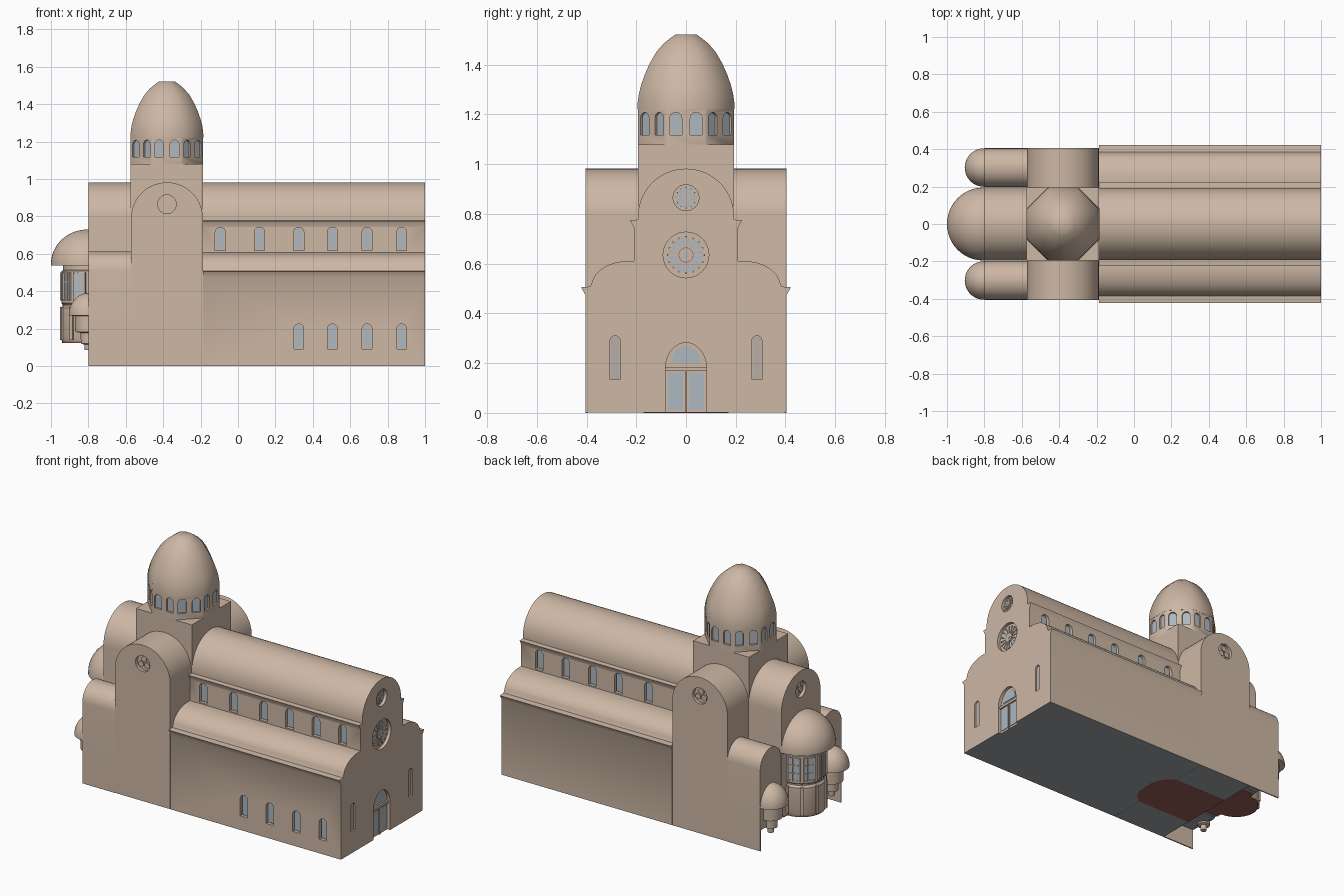
import bpy, bmesh
from math import pi, cos, sin, radians
from mathutils import Vector

if "Cube" in bpy.data.objects:
    bpy.data.objects.remove(bpy.data.objects["Cube"])


def material(name, rgb):
    m = bpy.data.materials.new(name)
    m.diffuse_color = (*rgb, 1)
    m.use_nodes = True
    m.node_tree.nodes["Principled BSDF"].inputs["Base Color"].default_value = m.diffuse_color
    return m


STONE = material("warm stone", (0.61, 0.475, 0.375))
GLASS = material("blue grey glass", (0.42, 0.48, 0.53))
DUSTY = material("dusty glass", (0.47, 0.42, 0.39))
SLATE = material("slate floor", (0.34, 0.37, 0.38))
RED = material("red floor", (0.32, 0.11, 0.10))


def arc(cx, cz, rx, rz, a0, a1, n=20):
    return [(cx + rx * cos(radians(a0 + (a1 - a0) * i / n)),
             cz + rz * sin(radians(a0 + (a1 - a0) * i / n))) for i in range(n + 1)]


def arch(w, z0, z1, s=0, rise=None, n=20):
    """Round-headed outline, half width w, between heights z0 and z1."""
    rise = w if rise is None else rise
    return [(s - w, z0), (s + w, z0)] + arc(s, z1 - rise, w, rise, 0, 180, n)


def rect(s0, s1, z0, z1):
    return [(s0, z0), (s1, z0), (s1, z1), (s0, z1)]


def prism(bm, pts, a, d0, d1, o=(0, 0, 0)):
    """Extrude an outline (sideways, up) along the horizontal direction at angle a."""
    a = radians(a)
    n, u = Vector((cos(a), sin(a), 0)), Vector((-sin(a), cos(a), 0))
    rings = [[bm.verts.new(Vector(o) + u * s + n * d + Vector((0, 0, t))) for s, t in pts]
             for d in (d0, d1)]
    bm.faces.new(rings[1])
    bm.faces.new(rings[0][::-1])
    k = len(pts)
    for i in range(k):
        j = (i + 1) % k
        bm.faces.new((rings[0][i], rings[0][j], rings[1][j], rings[1][i]))


def lathe(bm, prof, cx, cy, segs=40, rot=0, scale=1):
    rings = [[bm.verts.new((cx + r * scale * cos(rot + 2 * pi * i / segs),
                            cy + r * scale * sin(rot + 2 * pi * i / segs), z))
              for i in range(segs)] for r, z in prof]
    for lo, hi in zip(rings, rings[1:]):
        for i in range(segs):
            j = (i + 1) % segs
            bm.faces.new((lo[i], lo[j], hi[j], hi[i]))
    bm.faces.new(rings[0][::-1])
    bm.faces.new(rings[-1])


def finish(name, bm, mat=STONE, cut=None, under=False, angle=35):
    bmesh.ops.recalc_face_normals(bm, faces=bm.faces)
    if under:
        for f in bm.faces:
            if f.normal.z < -0.9 and f.calc_center_median().z < 0.2:
                f.material_index = 1
    me = bpy.data.meshes.new(name)
    bm.to_mesh(me)
    bm.free()
    me.materials.append(mat)
    if under:
        me.materials.append(SLATE)
    ob = bpy.data.objects.new(name, me)
    bpy.context.collection.objects.link(ob)
    if cut:
        cutter = finish(name + "_cutter", cut)
        cutter.hide_render = True
        mod = ob.modifiers.new("openings", 'BOOLEAN')
        mod.operation, mod.solver, mod.object = 'DIFFERENCE', 'EXACT', cutter
        bpy.context.view_layer.update()
        dg = bpy.context.evaluated_depsgraph_get()
        new = bpy.data.meshes.new_from_object(ob.evaluated_get(dg))
        ob.modifiers.clear()
        ob.data = new
        bpy.data.objects.remove(cutter)
    ob.data.shade_smooth()
    ob.data.set_sharp_from_angle(angle=radians(angle))
    return ob


glass, dusty, tracery, red = bmesh.new(), bmesh.new(), bmesh.new(), bmesh.new()


def window(cut, a, d, s, w, z0, z1, o=(0, 0, 0), depth=0.02, rim=0.006, pane=glass):
    prism(cut, arch(w, z0, z1, s, n=12), a, d - depth, d + 0.03, o)
    b = d - depth
    if rim > 0.004:   # stepped inner frame
        h = rim / 2
        prism(tracery, arch(w - h, z0 + h, z1 - h, s, n=12), a, b - 0.003, b + 0.004, o)
        b += 0.004
    prism(pane, arch(w - rim, z0 + rim, z1 - rim, s, n=12), a, b - 0.003, b + 0.003, o)


def disc(bm, a, d0, d1, s, z, r, n=24):
    prism(bm, arc(s, z, r, r, 0, 360 - 360 / n, n - 1), a, d0, d1)


def oculus(cut, a, d, s, z, r, spokes=0):
    disc(cut, a, d - 0.02, d + 0.03, s, z, r, 32)
    b = d - 0.02
    if spokes:
        disc(glass, a, b - 0.003, b + 0.003, s, z, r * 0.76, 32)
        disc(tracery, a, b - 0.003, b + 0.009, s, z, r * 0.3)
        disc(glass, a, b, b + 0.011, s, z, r * 0.13, 16)
        for k in range(spokes):
            t = 2 * pi * k / spokes
            c, e, h = cos(t), sin(t), r * 0.035
            q = [(r * 0.2, -h), (r * 0.82, -h), (r * 0.82, h), (r * 0.2, h)]
            prism(tracery, [(s + x * c - y * e, z + x * e + y * c) for x, y in q],
                  a, b - 0.003, b + 0.007)
    else:
        for k in range(3):
            t = radians(90 + 120 * k)
            disc(tracery, a, b - 0.003, b + 0.008, s + r * 0.48 * cos(t),
                 z + r * 0.48 * sin(t), r * 0.36, 16)


B = 0.001   # underside of the main walls
# Nave with aisles: one cross-section run along x
half = [(0.405, B), (0.405, 0.475), (0.422, 0.505), (0.385, 0.508)]
half += arc(0.235, 0.508, 0.145, 0.102, 8, 90, 14)
half += [(0.21, 0.61), (0.21, 0.745), (0.225, 0.775), (0.193, 0.777)]
vault = arc(0, 0.79, 0.193, 0.192, 0, 180, 28)
nave, cut = bmesh.new(), bmesh.new()
prism(nave, half + vault + [(-y, z) for y, z in reversed(half)], 0, -0.187, 1)
for x in (-0.095, 0.115, 0.325, 0.505, 0.69, 0.875):
    window(cut, -90, 0.21, x, 0.027, 0.618, 0.742)
    window(cut, 90, 0.21, -x, 0.027, 0.618, 0.742)
    if x > 0.3:
        window(cut, -90, 0.405, x, 0.026, 0.09, 0.225)
for y in (-0.285, 0.285):
    window(cut, 0, 1, y, 0.02, 0.135, 0.31, depth=0.012, rim=0.002, pane=dusty)
oculus(cut, 0, 1, 0, 0.635, 0.092, 16)
disc(red, 0, 0.98, 0.988, 0, 0.635, 0.03)
oculus(cut, 0, 1, 0, 0.865, 0.052, 12)
# Portal with two glazed leaves and a fanlight
prism(cut, arch(0.083, -0.02, 0.282, rise=0.105), 0, 0.98, 1.03)
for s in (-1, 1):
    prism(glass, rect(min(s * 0.012, s * 0.072), max(s * 0.012, s * 0.072), 0.014, 0.163),
          0, 0.975, 0.984)
prism(glass, arch(0.056, 0.2, 0.268, rise=0.062), 0, 0.975, 0.984)
prism(tracery, rect(-0.083, 0.083, 0.17, 0.185), 0, 0.975, 0.99)
prism(tracery, rect(-0.004, 0.004, B, 0.17), 0, 0.975, 0.988)
finish("nave", nave, cut=cut, under=True)

# Transept
bm, cut = bmesh.new(), bmesh.new()
prism(bm, arch(0.192, B, 0.982, -0.38, n=28), -90, -0.405, 0.405)
oculus(cut, -90, 0.405, -0.38, 0.865, 0.05)
oculus(cut, 90, 0.405, 0.38, 0.865, 0.05)
finish("transept", bm, cut=cut, under=True)

# Choir and its side aisles, raised off the ground, with outer skirts
bm, cut = bmesh.new(), bmesh.new()
prism(bm, arch(0.195, 0.13, 0.982, n=28), 180, 0.57, 0.8)
oculus(cut, 180, 0.8, 0, 0.865, 0.05)
finish("choir", bm, cut=cut, under=True)
for side, name in ((-1, "front"), (1, "back")):
    bm, cut = bmesh.new(), bmesh.new()
    prism(bm, arch(0.104, 0.13, 0.613, side * 0.301), 180, 0.57, 0.8)
    oculus(cut, 180, 0.8, -side * 0.301, 0.5, 0.026)
    finish("choir_aisle_" + name, bm, cut=cut, under=True)
    bm = bmesh.new()
    prism(bm, rect(-0.8, -0.57, 0, 0.2), -90, min(-side * 0.405, -side * 0.397),
          max(-side * 0.405, -side * 0.397))
    finish("aisle_skirt_" + name, bm)
    # Small side apse
    bm = bmesh.new()
    lathe(bm, [(0.018, 0.085), (0.02, 0.115), (0.038, 0.12), (0.04, 0.178), (0.068, 0.182),
               (0.07, 0.268), (0.103, 0.27)] + arc(0, 0.27, 0.103, 0.12, 5, 87, 12),
          -0.802, side * 0.302)
    finish("side_apse_" + name, bm)

# Main apse: drum, half dome, windows and pilasters
AX = (-0.805, 0, 0)
bm = bmesh.new()
lathe(bm, [(0.135, 0.131), (0.142, 0.15), (0.142, 0.31), (0.132, 0.322), (0.132, 0.33),
           (0.14, 0.338), (0.14, 0.507), (0.13, 0.513), (0.13, 0.55)], AX[0], 0)
for k in range(-2, 4):
    prism(bm, rect(-0.009, 0.009, 0.14, 0.315), 180 + 36 * k - 18, 0.12, 0.15, AX)
finish("apse_drum", bm)
bm = bmesh.new()
lathe(bm, [(0.195, 0.538)] + arc(0, 0.545, 0.195, 0.185, 0, 88, 16), AX[0], 0, 48)
finish("apse_dome", bm)
for k in range(-2, 3):
    a = 180 + 36 * k
    prism(glass, rect(-0.033, 0.033, 0.355, 0.495), a, 0.13, 0.142, AX)
    for s in (-0.033, -0.011, 0.011, 0.033):
        prism(tracery, rect(s - 0.002, s + 0.002, 0.35, 0.5), a, 0.13, 0.146, AX)
    for z in (0.355, 0.4, 0.45, 0.495):
        prism(tracery, rect(-0.035, 0.035, z - 0.002, z + 0.002), a, 0.13, 0.145, AX)

# Crossing tower: square base, octagonal drum with paired windows, pointed dome
bm = bmesh.new()
prism(bm, rect(-0.574, -0.186, 0.5, 1.08), -90, -0.194, 0.194)
finish("crossing_tower", bm)
OCT = dict(segs=8, rot=pi / 8, scale=1 / cos(pi / 8))
bm, cut = bmesh.new(), bmesh.new()
lathe(bm, [(0.194, 1.07), (0.194, 1.225)], -0.38, 0, **OCT)
for k in range(8):
    for s in (-0.041, 0.041):
        window(cut, 45 * k, 0.194, s, 0.024, 1.118, 1.208, (-0.38, 0, 0), 0.012, 0.002)
finish("tower_drum", bm, cut=cut, angle=50)
bm = bmesh.new()
lathe(bm, [(0.195, 1.222), (0.194, 1.25), (0.189, 1.285), (0.18, 1.32), (0.166, 1.36),
           (0.146, 1.405), (0.12, 1.45), (0.09, 1.485), (0.064, 1.506), (0.042, 1.522)],
      -0.38, 0, **OCT)
finish("tower_dome", bm, angle=50)


# Red sanctuary floor, seen from below: crossing level and raised apse level
def slab(z0, z1, pts):
    lo = [red.verts.new((x, y, z0)) for x, y in pts]
    hi = [red.verts.new((x, y, z1)) for x, y in pts]
    red.faces.new(lo[::-1])
    red.faces.new(hi)
    for i in range(len(pts)):
        j = (i + 1) % len(pts)
        red.faces.new((lo[i], lo[j], hi[j], hi[i]))


slab(0, 0.002, [(-0.57, -0.17), (-0.2, -0.17)] + arc(-0.2, 0, 0.1, 0.17, -80, 80, 12)
     + [(-0.2, 0.17), (-0.57, 0.17)])
slab(0.124, 0.131, [(-0.575, 0.17), (-0.8, 0.17)] + arc(-0.8, 0, 0.14, 0.135, 90, 270, 16)
     + [(-0.8, -0.17), (-0.575, -0.17)])

finish("window_glass", glass, GLASS)
finish("dusty_window_glass", dusty, DUSTY)
finish("window_tracery", tracery)
finish("red_floor", red, RED)
